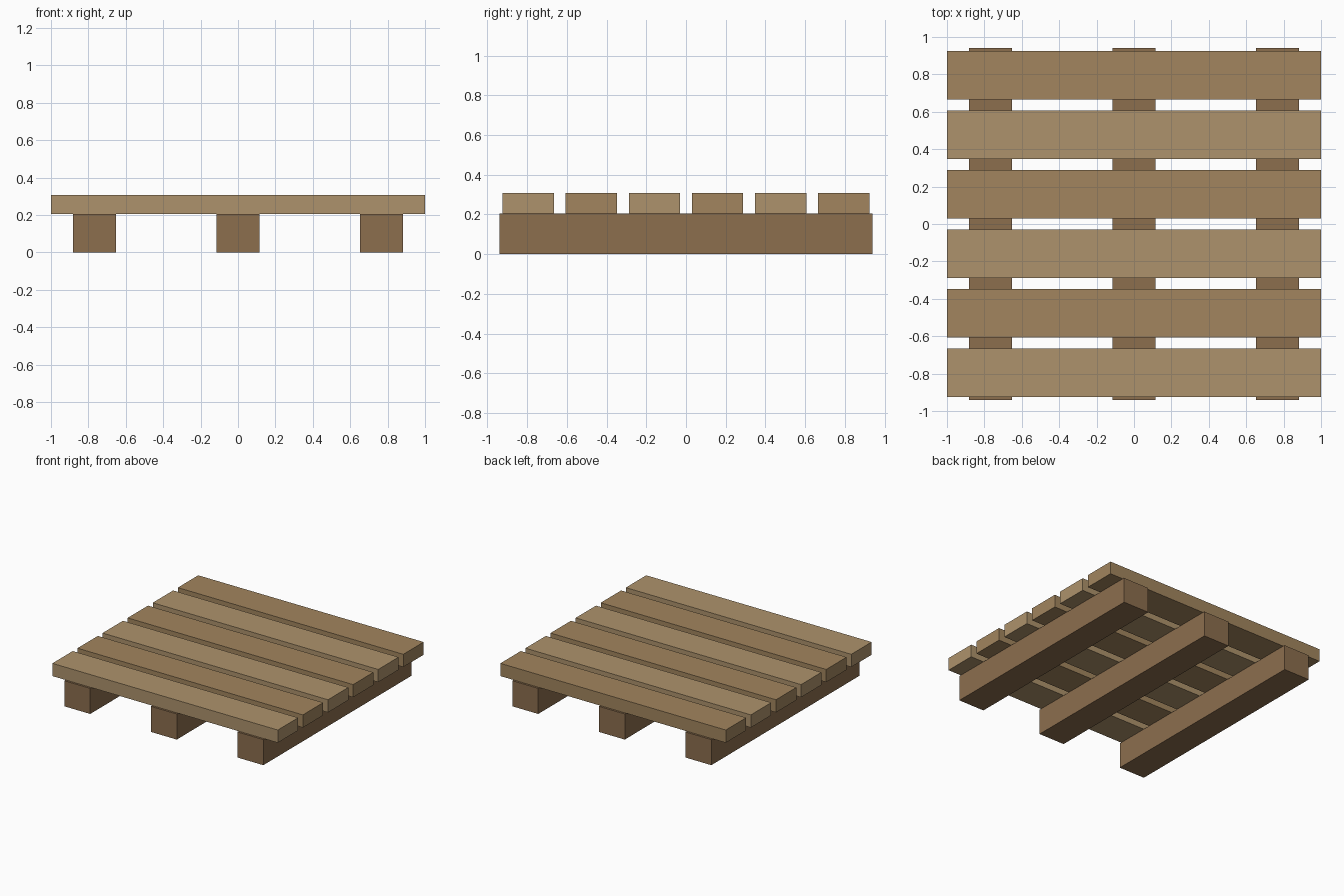
import bpy

cube = bpy.data.objects.get("Cube")
if cube:
    bpy.data.objects.remove(cube, do_unlink=True)


def make_material(name, rgb):
    color = (*rgb, 1.0)
    mat = bpy.data.materials.new(name)
    mat.use_nodes = True
    mat.diffuse_color = color
    shader = mat.node_tree.nodes["Principled BSDF"]
    shader.inputs["Base Color"].default_value = color
    shader.inputs["Roughness"].default_value = 0.85
    return mat


def add_board(name, center, size, mat):
    bpy.ops.mesh.primitive_cube_add(size=1, location=center)
    board = bpy.context.object
    board.name = name
    board.scale = size
    bpy.ops.object.transform_apply(location=False, rotation=False, scale=True)
    board.data.materials.append(mat)
    return board


light_wood = make_material("light_wood", (0.42, 0.29, 0.15))
tan_wood = make_material("tan_wood", (0.36, 0.235, 0.112))
dark_wood = make_material("dark_wood", (0.262, 0.156, 0.076))

RUNNER_WIDTH, RUNNER_LENGTH, RUNNER_HEIGHT = 0.23, 1.88, 0.205
SLAT_LENGTH, SLAT_WIDTH, SLAT_THICKNESS = 2.0, 0.258, 0.102
SLAT_COUNT, SLAT_PITCH = 6, 0.318

# Three runners carrying the deck, front to back
for name, x in (("right", -0.768), ("middle", 0), ("left", 0.768)):
    add_board(f"{name}_runner", (x, 0, RUNNER_HEIGHT / 2),
              (RUNNER_WIDTH, RUNNER_LENGTH, RUNNER_HEIGHT), dark_wood)

# Deck slats in alternating wood tones, starting light at the front
for i in range(SLAT_COUNT):
    y = (i - (SLAT_COUNT - 1) / 2) * SLAT_PITCH
    add_board(f"deck_slat_{i + 1}", (0, y, RUNNER_HEIGHT + SLAT_THICKNESS / 2),
              (SLAT_LENGTH, SLAT_WIDTH, SLAT_THICKNESS),
              tan_wood if i % 2 else light_wood)
